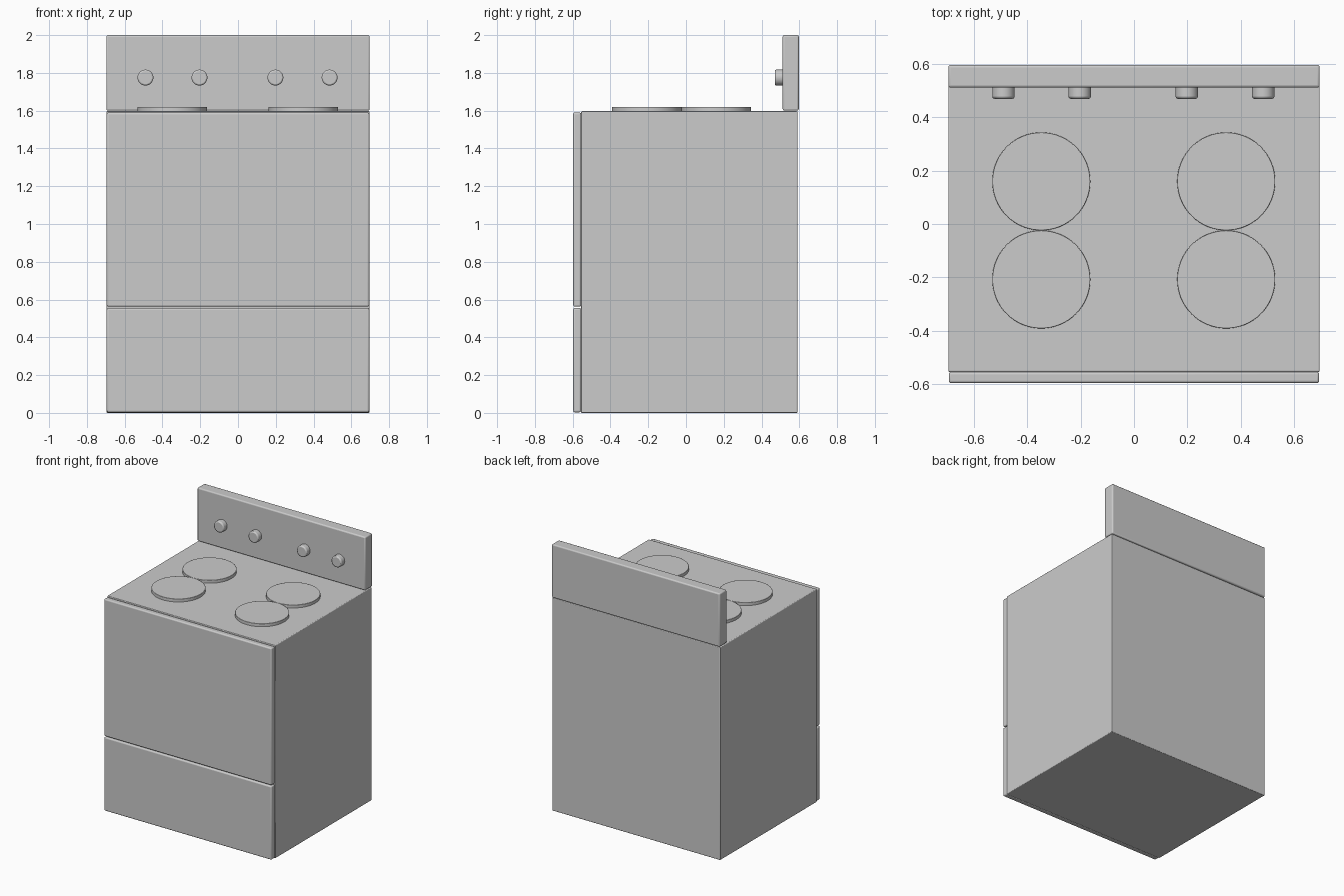
import bpy
import math

if "Cube" in bpy.data.objects:
    bpy.data.objects.remove(bpy.data.objects["Cube"])

enamel = bpy.data.materials.new("grey_enamel")
enamel.diffuse_color = (0.6, 0.6, 0.6, 1)
enamel.use_nodes = True
enamel.node_tree.nodes["Principled BSDF"].inputs["Base Color"].default_value = enamel.diffuse_color


def finish(obj, name, bevel, segments=3):
    """Name, colour, round the edges and smooth the part."""
    obj.name = name
    obj.data.materials.append(enamel)
    mod = obj.modifiers.new("rounded_edges", "BEVEL")
    mod.width = bevel
    mod.segments = segments
    mod.limit_method = "ANGLE"
    bpy.ops.object.shade_smooth_by_angle(angle=math.radians(35))
    return obj


def box(name, lo, hi, bevel):
    centre = [(a + b) / 2 for a, b in zip(lo, hi)]
    bpy.ops.mesh.primitive_cube_add(size=1, location=centre)
    obj = bpy.context.object
    obj.scale = [b - a for a, b in zip(lo, hi)]
    bpy.ops.object.transform_apply(location=False, rotation=False, scale=True)
    return finish(obj, name, bevel)


def disc(name, radius, depth, centre, bevel, rotation=(0, 0, 0)):
    bpy.ops.mesh.primitive_cylinder_add(vertices=64, radius=radius, depth=depth,
                                        location=centre, rotation=rotation)
    return finish(bpy.context.object, name, bevel, 2)


# Oven body
box("oven_body", (-0.697, -0.555, 0), (0.697, 0.59, 1.597), 0.005)

# Door and lower drawer on the front
box("oven_door", (-0.695, -0.597, 0.562), (0.695, -0.555, 1.59), 0.009)
box("lower_drawer", (-0.695, -0.597, 0.003), (0.695, -0.555, 0.555), 0.009)

# Upright control panel at the back
box("control_panel", (-0.697, 0.512, 1.6), (0.697, 0.597, 2.0), 0.009)

# Four burner plates
for x in (-0.348, 0.346):
    for y in (-0.208, 0.16):
        disc("burner", 0.184, 0.03, (x, y, 1.605), 0.002)

# Control knobs
for x in (-0.49, -0.204, 0.198, 0.485):
    disc("control_knob", 0.042, 0.05, (x, 0.495, 1.775), 0.008,
         (math.pi / 2, 0, 0))
